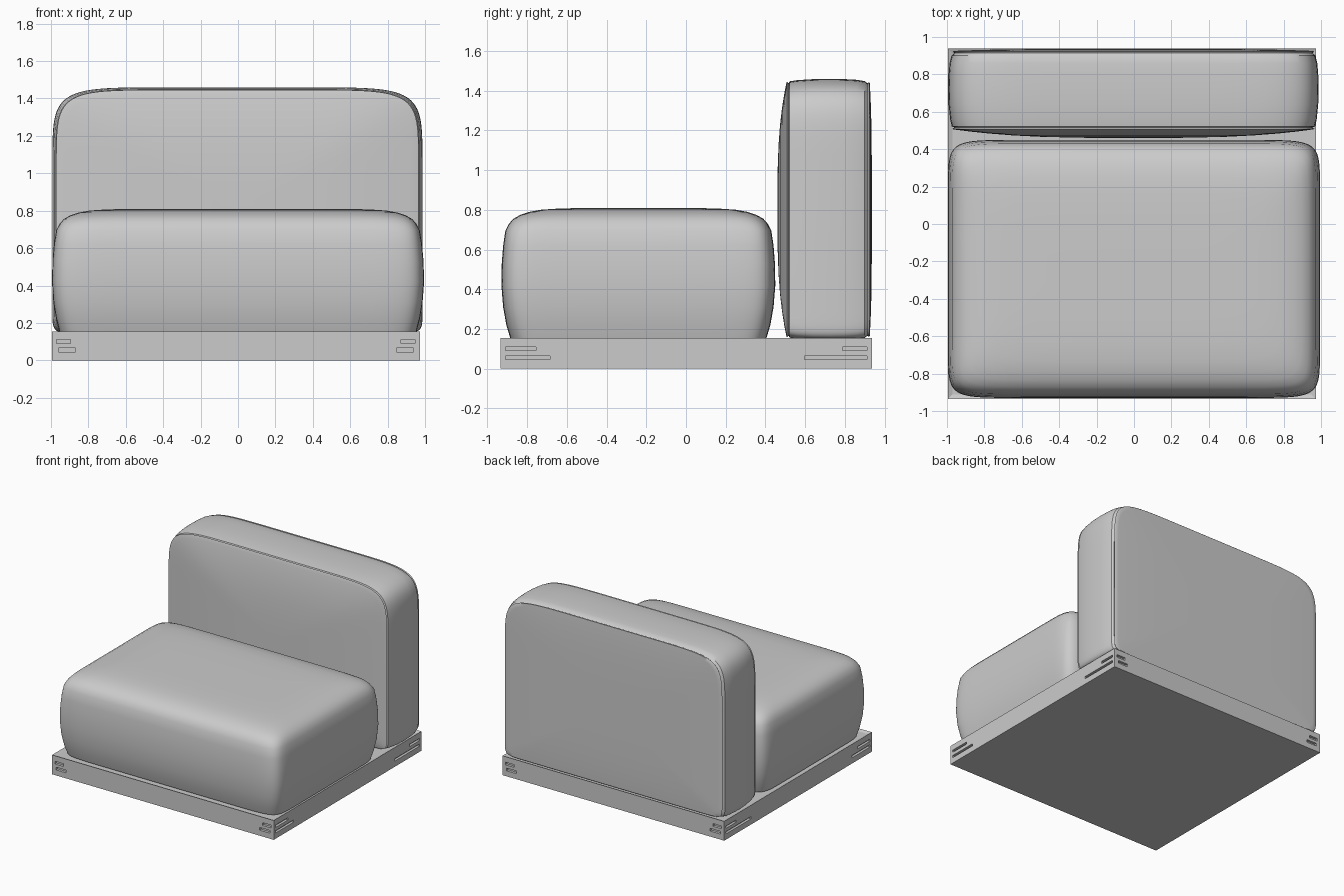
import bpy, bmesh
from math import cos, sin, pi, copysign
from mathutils import Vector

if "Cube" in bpy.data.objects:
    bpy.data.objects.remove(bpy.data.objects["Cube"])

grey = bpy.data.materials.new("light grey")
grey.use_nodes = True
colour = (0.6, 0.6, 0.6, 1)
grey.diffuse_color = colour
grey.node_tree.nodes["Principled BSDF"].inputs["Base Color"].default_value = colour


def finish(name, bm, smooth=None):
    bmesh.ops.recalc_face_normals(bm, faces=bm.faces)
    mesh = bpy.data.meshes.new(name)
    bm.to_mesh(mesh)
    bm.free()
    mesh.materials.append(grey)
    obj = bpy.data.objects.new(name, mesh)
    bpy.context.collection.objects.link(obj)
    if smooth:
        bpy.ops.object.select_all(action='DESELECT')
        obj.select_set(True)
        bpy.context.view_layer.objects.active = obj
        bpy.ops.object.shade_smooth_by_angle(angle=smooth)
    return obj


def soft_rect(half_u, half_v, power, low_power=None, count=96):
    """Rounded rectangle whose sides swell slightly."""
    points = []
    for i in range(count):
        t = 2 * pi * (i + 0.5) / count
        c, s = cos(t), sin(t)
        p = 2 / (low_power if low_power and s < 0 else power)
        points.append((half_u * copysign(abs(c) ** p, c),
                       half_v * copysign(abs(s) ** p, s)))
    return points


def loft(name, rings, smooth):
    bm = bmesh.new()
    loops = [[bm.verts.new(p) for p in ring] for ring in rings]
    for a, b in zip(loops, loops[1:]):
        for i in range(len(a)):
            j = (i + 1) % len(a)
            bm.faces.new((a[i], a[j], b[j], b[i]))
    bm.faces.new(loops[0])
    bm.faces.new(loops[-1])
    return finish(name, bm, smooth)


def add_box(bm, low, high):
    low, high = Vector(low), Vector(high)
    verts = bmesh.ops.create_cube(bm, size=1)["verts"]
    bmesh.ops.scale(bm, verts=verts, vec=high - low)
    bmesh.ops.translate(bm, verts=verts, vec=(low + high) / 2)
    return verts


# Seat cushion: swelling side walls, a seam, then a soft domed top
def seat_ring(hx, hy, z, power):
    return [(x, y - 0.24, z) for x, y in soft_rect(hx, hy, power)]


walls = [(0.955, 0.645, 0.153), (0.972, 0.665, 0.22), (0.987, 0.681, 0.31),
         (0.995, 0.69, 0.42), (0.992, 0.688, 0.53), (0.984, 0.681, 0.62),
         (0.972, 0.67, 0.695)]
dome = [(0.018, 0.73), (0.04, 0.755), (0.075, 0.775), (0.12, 0.79),
        (0.18, 0.801), (0.27, 0.807), (0.4, 0.81), (0.6, 0.81)]
rings = [seat_ring(hx, hy, z, 14) for hx, hy, z in walls]
rings += [seat_ring(0.972 - d, 0.67 - d, z, max(6, 14 - 30 * d)) for d, z in dome]
loft("seat_cushion", rings, 0.6)


# Back cushion: bulging front and rear panels joined by a seamed border
def back_ring(y, scale, width=0.99, height=0.658):
    shape = soft_rect(width * scale, height * scale, 8, 30)
    return [(x - 0.003, y, max(0.153, z + 0.802)) for x, z in shape]


panel = [0.1, 0.3, 0.5, 0.65, 0.78, 0.88, 0.94, 0.97]
rings = [back_ring(0.51 - 0.05 * (1 - s ** 3), s) for s in panel]
border = [(0.508, 0.979), (0.517, 0.967), (0.521, 0.981), (0.56, 0.99),
          (0.64, 0.998), (0.72, 1.0), (0.8, 0.998), (0.86, 0.993),
          (0.9, 0.983), (0.913, 0.968), (0.922, 0.975)]
rings += [back_ring(y, s) for y, s in border]
rings += [back_ring(0.936 - 0.012 * s ** 4, s) for s in reversed(panel)]
loft("back_cushion", rings, 0.6)

# Base platform: shallow tray top with a narrow rim
x0, x1, y0, y1 = -0.995, 0.972, -0.935, 0.937
bm = bmesh.new()
add_box(bm, (x0, y0, 0), (x1, y1, 0.155))
top = [f for f in bm.faces if f.calc_center_median().z > 0.15]
bmesh.ops.inset_region(bm, faces=top, thickness=0.035)
bmesh.ops.translate(bm, verts=top[0].verts, vec=(0, 0, -0.01))
base = finish("base_platform", bm)

# Paired slots near every corner, on all four sides
depth = 0.02
bm = bmesh.new()


def slot(low, high):
    add_box(bm, low, high)


for z, start, end in ((0.1, 0.025, 0.1), (0.055, 0.035, 0.125)):
    low, high = z - 0.011, z + 0.011
    for y in (y0, y1):
        for a, b in ((x0 + start, x0 + end), (x1 - end, x1 - start)):
            slot((a, y - depth, low), (b, y + depth, high))
for z, front_end, rear_end in ((0.1, 0.18, 0.15), (0.055, 0.25, 0.34)):
    low, high = z - 0.009, z + 0.009
    for x in (x0, x1):
        for a, b in ((y0 + 0.025, y0 + front_end), (y1 - rear_end, y1 - 0.025)):
            slot((x - depth, a, low), (x + depth, b, high))
cutter = finish("slot_cutter", bm)
cutter.hide_render = True
cutter.hide_set(True)
cut = base.modifiers.new("slots", 'BOOLEAN')
cut.operation = 'DIFFERENCE'
cut.solver = 'EXACT'
cut.use_self = True
cut.object = cutter
